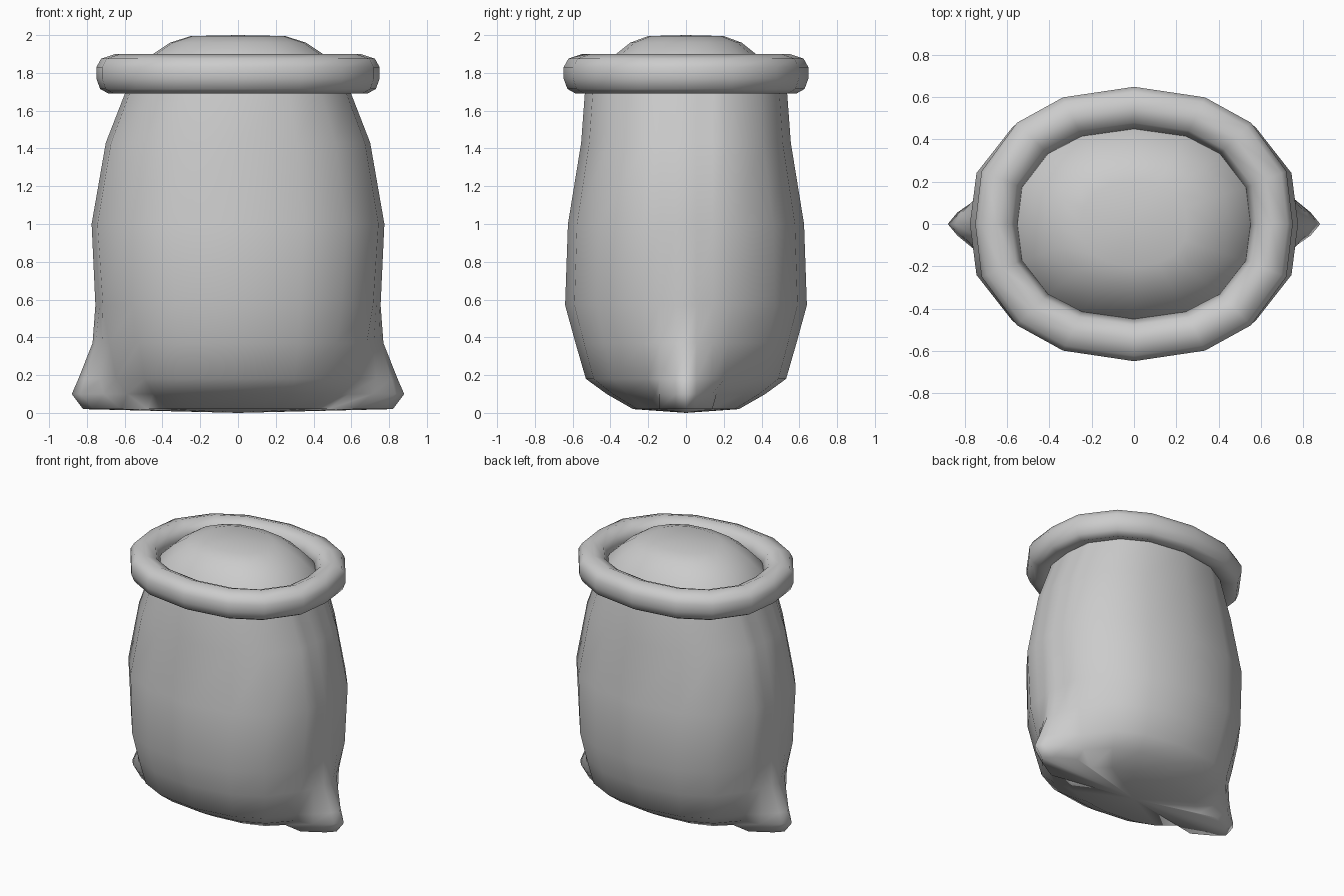
import bpy
import bmesh

cube = bpy.data.objects.get("Cube")
if cube:
    bpy.data.objects.remove(cube, do_unlink=True)

cloth = bpy.data.materials.new("grey cloth")
cloth.use_nodes = True
GREY = (0.6, 0.6, 0.6, 1)
cloth.diffuse_color = GREY
cloth.node_tree.nodes["Principled BSDF"].inputs["Base Color"].default_value = GREY

# Quarter outline of the slightly squared sixteen-sided oval
QUARTER = [(1, 0), (0.96, 0.385), (0.737, 0.738), (0.447, 0.923), (0, 1)]


def mirror_quarter(q):
    """Complete a quarter outline that runs from the +x axis to the +y axis."""
    half = q + [(-x, y) for x, y in reversed(q[:-1])]
    return half + [(x, -y) for x, y in reversed(half[1:-1])]


def oval(rx, ry):
    return mirror_quarter([(x * rx, y * ry) for x, y in QUARTER])


def body_outline(rx, ry, ear):
    """Oval with two extra points beside each end, pulled out into an ear."""
    q = [(rx + ear, 0)]
    for y, pull in ((0.055, 0.86), (0.14, 0.45)):
        chord = rx * (1 - 0.04 * y / (0.385 * ry))
        q.append((chord + pull * ear, y))
    q += [(x * rx, y * ry) for x, y in QUARTER[1:]]
    return mirror_quarter(q)


def loft(name, rings, closed=False, start=None, end=None):
    """Skin a stack of (outline, z) rings; optional centre heights fan the ends."""
    bm = bmesh.new()
    rows = [[bm.verts.new((x, y, z)) for x, y in pts] for pts, z in rings]
    n = len(rows[0])
    pairs = list(zip(rows, rows[1:]))
    if closed:
        pairs.append((rows[-1], rows[0]))
    for a, b in pairs:
        for i in range(n):
            j = (i + 1) % n
            bm.faces.new((a[i], a[j], b[j], b[i]))
    for row, z in ((rows[0], start), (rows[-1], end)):
        if z is not None:
            c = bm.verts.new((0, 0, z))
            for i in range(n):
                bm.faces.new((row[i], row[(i + 1) % n], c))
    bmesh.ops.recalc_face_normals(bm, faces=bm.faces)
    for f in bm.faces:
        f.smooth = True
    mesh = bpy.data.meshes.new(name)
    bm.to_mesh(mesh)
    bm.free()
    mesh.materials.append(cloth)
    obj = bpy.data.objects.new(name, mesh)
    bpy.context.collection.objects.link(obj)
    return obj


# Sack body: height, half width, half depth, ear length
BODY = [
    (0.02, 0.50, 0.28, 0.32),
    (0.10, 0.61, 0.42, 0.27),
    (0.18, 0.67, 0.53, 0.175),
    (0.37, 0.71, 0.585, 0.06),
    (0.57, 0.745, 0.64, 0.01),
    (1.00, 0.775, 0.625, 0),
    (1.43, 0.70, 0.555, 0),
    (1.70, 0.595, 0.535, 0),
    (1.82, 0.57, 0.50, 0),
]
loft("sack_body", [(body_outline(rx, ry, e), z) for z, rx, ry, e in BODY], start=0.0)

# Rolled rim: offset from the roll's centre line, height
ROLL = [(0.1, 1.77), (0.1, 1.83), (0.075, 1.875), (0, 1.9), (-0.07, 1.87),
        (-0.1, 1.8), (-0.06, 1.72), (0.035, 1.69), (0.08, 1.715)]
loft("rolled_rim", [(oval(0.65 + d, 0.548 + d), z) for d, z in ROLL], closed=True)

# Domed filling
DOME = [(1.74, 0.58, 0.48), (1.82, 0.535, 0.44), (1.90, 0.45, 0.37),
        (1.96, 0.36, 0.295), (1.995, 0.25, 0.20)]
loft("filling", [(oval(rx, ry), z) for z, rx, ry in DOME], end=2.0)
